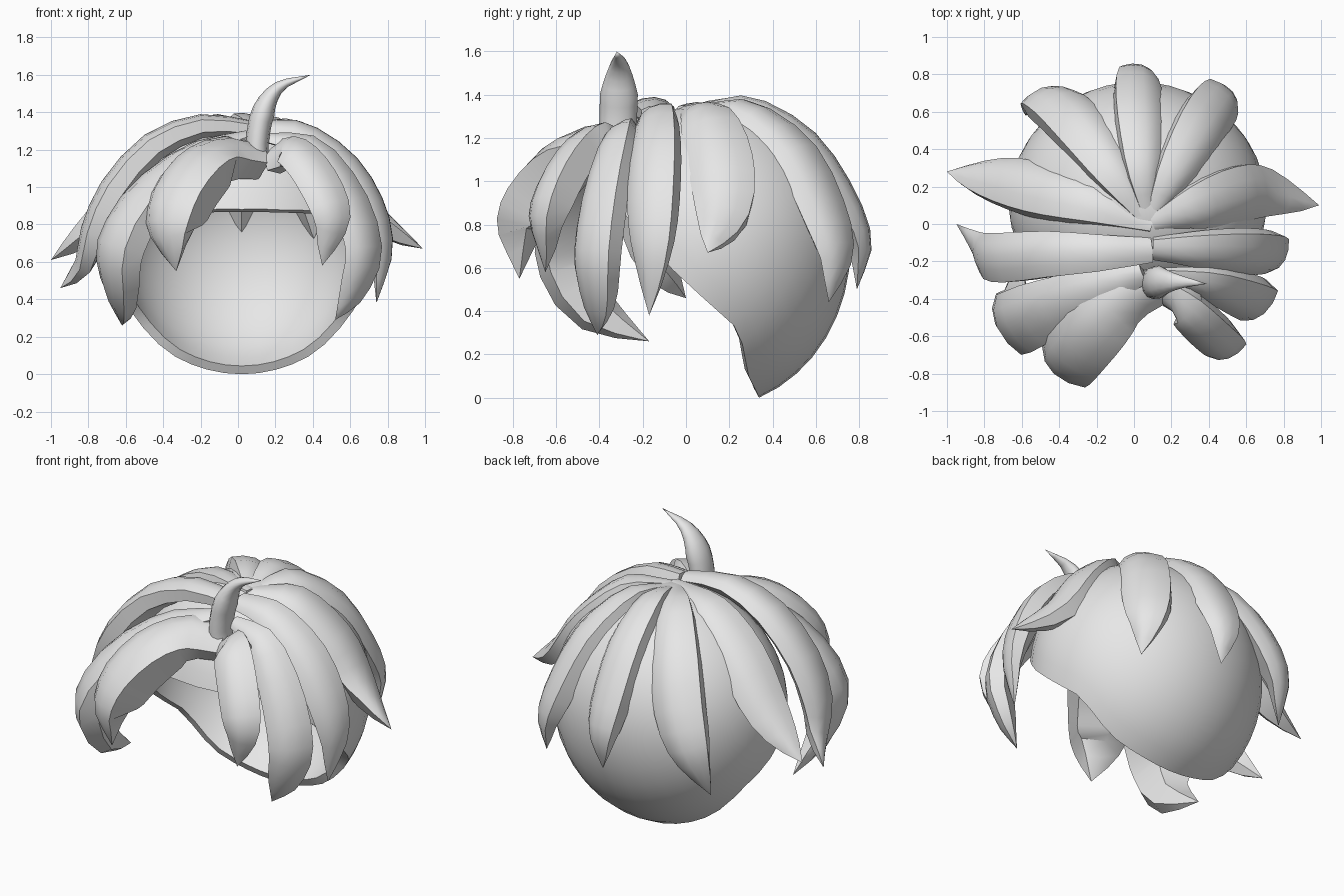
import bpy, bmesh, math
from mathutils import Vector

if "Cube" in bpy.data.objects:
    bpy.data.objects.remove(bpy.data.objects["Cube"])

grey = bpy.data.materials.new("light_grey")
grey.diffuse_color = (0.8, 0.8, 0.8, 1)
grey.use_nodes = True
grey.node_tree.nodes["Principled BSDF"].inputs["Base Color"].default_value = grey.diffuse_color
HEAD = Vector((0.02, 0.0, 0.72))


def finish(name, bm, angle, thickness=0):
    bmesh.ops.recalc_face_normals(bm, faces=bm.faces)
    me = bpy.data.meshes.new(name)
    bm.to_mesh(me)
    bm.free()
    me.materials.append(grey)
    ob = bpy.data.objects.new(name, me)
    bpy.context.collection.objects.link(ob)
    bpy.ops.object.select_all(action='DESELECT')
    ob.select_set(True)
    bpy.context.view_layer.objects.active = ob
    if thickness:
        mod = ob.modifiers.new("thickness", 'SOLIDIFY')
        mod.thickness, mod.offset = thickness, -1
        bpy.ops.object.modifier_apply(modifier=mod.name)
    bpy.ops.object.shade_smooth_by_angle(angle=math.radians(angle))


# Scalp: ellipsoid shell swept from an upper-back pole down to the hairline
CENTRE = Vector((0.02, 0.1, 0.69))
HAIRLINE = [(-0.6, .9), (-0.3, 0.87), (-0.2, 0.75), (-0.05, 0.58), (0.25, 0.31), (0.29, 0.1), (0.34, 0), (0.36, -0.5)]


def hairline(y):
    for (a, za), (b, zb) in zip(HAIRLINE, HAIRLINE[1:]):
        if y <= b:
            return za + (zb - za) * (y - a) / (b - a)
    return -1


def scalp_point(theta, phi):
    pole, up, right = Vector((0, .6, .8)), Vector((0, -.8, .6)), Vector((1, 0, 0))
    d = pole * math.cos(theta) + (up * math.cos(phi) + right * math.sin(phi)) * math.sin(theta)
    return CENTRE + Vector((d.x * .69, d.y * (.66 if d.y > 0 else .56), d.z * (.67 if d.z > 0 else .74)))


def make_scalp(seg=40, rings=14):
    bm = bmesh.new()
    cols = []
    for s in range(seg):
        phi = 2 * math.pi * s / seg
        end = 0.2
        while end < 3.1:
            p = scalp_point(end, phi)
            if p.z < hairline(p.y):
                break
            end += 0.005
        cols.append([bm.verts.new(scalp_point(end * r / rings, phi)) for r in range(1, rings + 1)])
    pole = bm.verts.new(scalp_point(0, 0))
    for s in range(seg):
        a, b = cols[s], cols[(s + 1) % seg]
        bm.faces.new((pole, a[0], b[0]))
        for r in range(rings - 1):
            bm.faces.new((a[r], a[r + 1], b[r + 1], b[r]))
    finish("scalp", bm, 40, 0.05)


# Locks: lopsided wedge section (steep left wall) swept along a smooth path
SECTION = [(-.44, -.05), (-.17, .0), (.12, -.03), (.35, -.15), (.5, -.35), (0, -.65), (-.5, -.38)]
FRINGE = [(-.46, -.06), (-.17, .0), (.12, -.03), (.35, -.15), (.5, -.35), (.1, -.7), (-.44, -.62)]
HORN = [(.5 * math.sin(a * math.pi / 6), .36 * math.cos(a * math.pi / 6) - .36) for a in range(12)]


def catmull(pts, t):
    n = len(pts) - 1
    i = min(int(t * n), n - 1)
    f = t * n - i
    p1, p2 = pts[i], pts[i + 1]
    p0 = pts[i - 1] if i else 2 * p1 - p2
    p3 = pts[i + 2] if i + 2 <= n else 2 * p2 - p1
    return 0.5 * (2 * p1 + (p2 - p0) * f + (2 * p0 - 5 * p1 + 4 * p2 - p3) * f * f
                  + (3 * p1 - p0 - 3 * p2 + p3) * f ** 3)


def make_lock(name, width, path, section=SECTION, outward=None, root=0.3, taper=2.5, steps=12):
    pts = [Vector(p) for p in path]
    bm = bmesh.new()
    rings = []
    for k in range(steps):
        t = k / steps
        p = catmull(pts, t)
        tan = (catmull(pts, min(t + .02, 1)) - catmull(pts, max(t - .02, 0))).normalized()
        out = outward or (p - HEAD)
        out = (out - tan * out.dot(tan)).normalized()
        side = tan.cross(out)
        w = root + (1 - root) * math.sin(math.pi * t) if t < .5 else 1 - (2 * t - 1) ** taper
        rings.append([bm.verts.new(p + (side * u + out * v) * w * width) for u, v in section])
    tip, n = bm.verts.new(pts[-1]), len(section)
    for a, b in zip(rings, rings[1:]):
        for j in range(n):
            bm.faces.new((a[j], a[(j + 1) % n], b[(j + 1) % n], b[j]))
    for j in range(n):
        bm.faces.new((rings[-1][j], rings[-1][(j + 1) % n], tip))
    bm.faces.new(rings[0])
    finish(name, bm, 42)


make_scalp()
make_lock("back_lock", .27, [(.08, .06, 1.35), (.05, .3, 1.39), (.03, .58, 1.24), (.02, .77, .98), (.02, .86, .72), (.02, .79, .5)])
make_lock("back_right_lock", .29, [(.11, .06, 1.35), (.22, .28, 1.37), (.36, .53, 1.19), (.46, .68, .9), (.51, .73, .66), (.5, .66, .44)])
make_lock("back_left_lock", .3, [(.06, .04, 1.35), (-.11, .28, 1.38), (-.3, .54, 1.2), (-.44, .69, .92), (-.54, .71, .66), (-.58, .58, .41)])
make_lock("left_rear_lock", .3, [(.1, .0, 1.35), (-.25, .12, 1.35), (-.56, .2, 1.15), (-.8, .26, .85), (-1, .28, .61)])
make_lock("left_lock", .27, [(.1, -.15, 1.35), (-.2, -.17, 1.39), (-.5, -.18, 1.28), (-.73, -.2, 1.03), (-.84, -.19, .78), (-.87, -.13, .6), (-.95, 0, .46)], root=.5)
make_lock("left_front_lock", .36, [(.05, -.28, 1.3), (-.25, -.4, 1.22), (-.56, -.53, .98), (-.72, -.59, .68), (-.69, -.47, .4), (-.62, -.17, .26)])
make_lock("fringe_left", .36, [(.15, -.36, 1.2), (-.05, -.46, 1.25), (-.22, -.62, 1.18), (-.36, -.77, .99), (-.4, -.83, .77), (-.33, -.77, .55)], FRINGE, root=.6, taper=3)
make_lock("fringe_right", .24, [(.16, -.38, 1.19), (.29, -.49, 1.24), (.44, -.63, 1.08), (.53, -.71, .84), (.45, -.65, .58)], FRINGE, root=.8, taper=3)
make_lock("right_front_lock", .26, [(.16, -.28, 1.28), (.42, -.34, 1.24), (.63, -.42, .97), (.72, -.46, .66), (.64, -.44, .42), (.52, -.41, .29)])
make_lock("right_lock", .25, [(.1, -.14, 1.35), (.35, -.15, 1.34), (.61, -.16, 1.17), (.77, -.17, .92), (.82, -.17, .66), (.74, -.17, .38)], root=.5)
make_lock("right_rear_lock", .31, [(.1, .0, 1.35), (.35, .1, 1.35), (.6, .18, 1.14), (.77, .19, .89), (.99, .1, .67)])
# Upright curl above the fringe
make_lock("top_curl", .175, [(.05, -.315, 1.12), (.04, -.315, 1.24), (.08, -.31, 1.43), (.2, -.31, 1.56), (.39, -.32, 1.6)],
          HORN, Vector((-1, 0, .3)), root=.95, taper=1.1)
